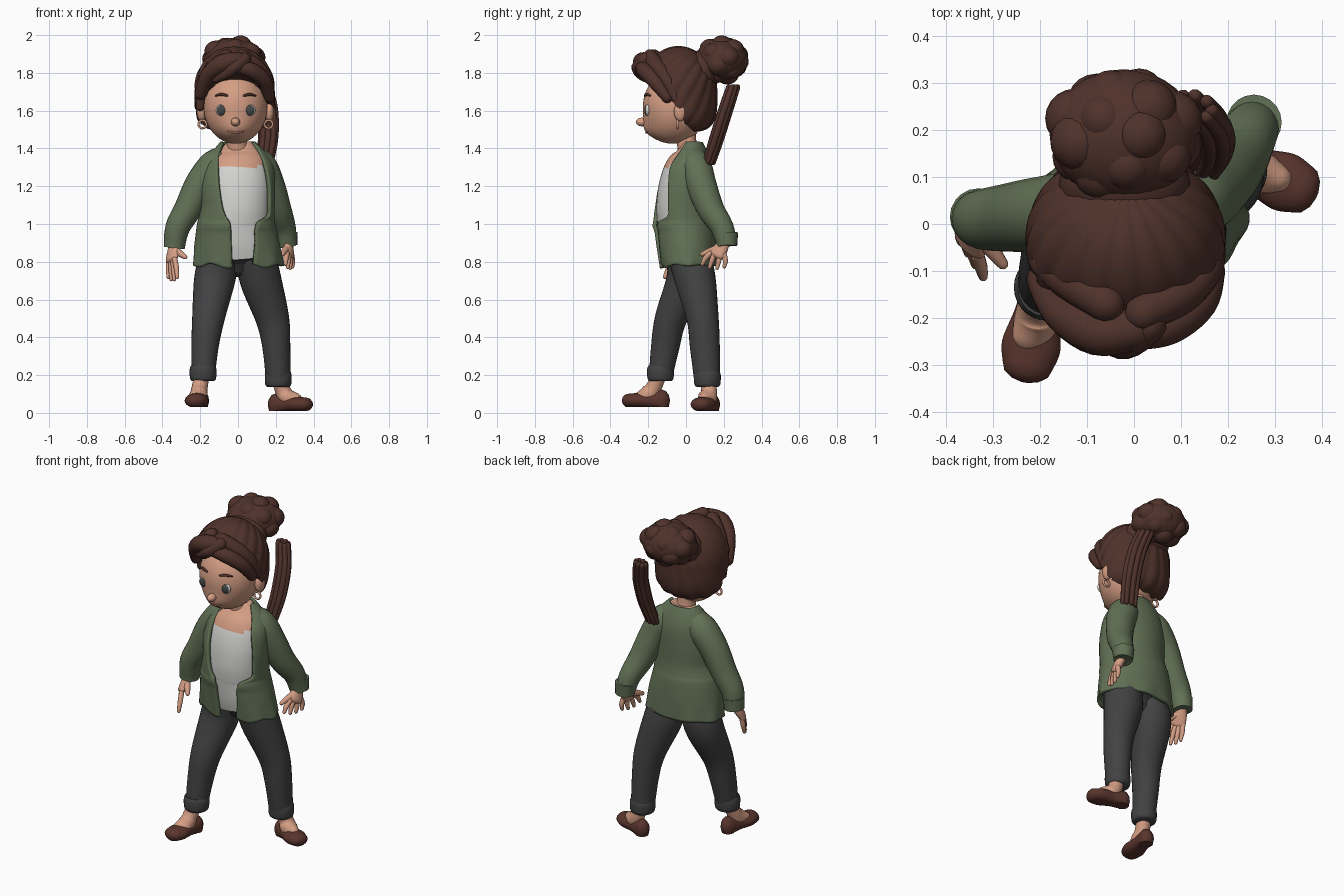
import bpy, bmesh
from math import sin, cos, pi, asin, sqrt, atan2, exp
from mathutils import Vector, Matrix

if "Cube" in bpy.data.objects:
    bpy.data.objects.remove(bpy.data.objects["Cube"])


def material(name, rgb):
    m = bpy.data.materials.new(name)
    m.use_nodes = True
    m.diffuse_color = (*rgb, 1)
    m.node_tree.nodes["Principled BSDF"].inputs["Base Color"].default_value = (*rgb, 1)
    return m


HAIR = material("dark brown hair", (0.08, 0.032, 0.024))
SKIN = material("warm skin", (0.66, 0.34, 0.23))
GREEN = material("moss green knit", (0.122, 0.165, 0.092))
WHITE = material("off white cotton", (0.65, 0.65, 0.63))
DENIM = material("charcoal denim", (0.055, 0.055, 0.056))
SHOE = material("brown leather", (0.1, 0.035, 0.026))
IRIS = material("slate iris", (0.06, 0.064, 0.064))
LIP = material("soft lip", (0.42, 0.17, 0.12))


def finish(name, bm, *mats):
    bmesh.ops.recalc_face_normals(bm, faces=bm.faces)
    me = bpy.data.meshes.new(name)
    bm.to_mesh(me)
    bm.free()
    for m in mats:
        me.materials.append(m)
    me.shade_smooth()
    me.set_sharp_from_angle(angle=0.9)
    ob = bpy.data.objects.new(name, me)
    bpy.context.collection.objects.link(ob)
    return ob


def resample(rows, k):
    """Catmull-Rom through rows of any width."""
    rows = [Vector(r) for r in rows]
    out = []
    for i in range(len(rows) - 1):
        a, b, c, d = rows[max(i - 1, 0)], rows[i], rows[i + 1], rows[min(i + 2, len(rows) - 1)]
        for j in range(k):
            t = j / k
            out.append(b + (c - a) * (t / 2) + (a * 2 - b * 5 + c * 4 - d) * (t * t / 2)
                       + (b * 3 - a - c * 3 + d) * (t ** 3 / 2))
    return out + [rows[-1]]


def tube(name, rows, mat, ref=(0, 1, 0), n=20, k=5, rounded=True, floor=None):
    """Loft of ellipses along a path; each row is x, y, z, radius[, second radius]."""
    rows = resample([r if len(r) == 5 else (*r, r[3]) for r in rows], k)
    pts = [Vector(r[:3]) for r in rows]
    bm = bmesh.new()
    rings = []

    def ring(p, t, a, b):
        u = Vector(ref).cross(t).normalized()
        v = t.cross(u)
        rings.append([bm.verts.new(p + u * a * cos(2 * pi * i / n) + v * b * sin(2 * pi * i / n))
                      for i in range(n)])

    last = len(rows) - 1
    for i, r in enumerate(rows):
        t = (pts[min(i + 1, last)] - pts[max(i - 1, 0)]).normalized()
        ends = [0]
        if rounded and i == 0:
            ends = [-1.45, -1.0, -0.5, 0]
        elif rounded and i == last:
            ends = [0, 0.5, 1.0, 1.45]
        for e in ends:
            ring(pts[i] + t * sin(e) * min(r[3], r[4]), t, r[3] * cos(e), r[4] * cos(e))
    for a, b in zip(rings, rings[1:]):
        for i in range(n):
            bm.faces.new((a[i], a[(i + 1) % n], b[(i + 1) % n], b[i]))
    bm.faces.new(rings[0])
    bm.faces.new(rings[-1])
    if floor is not None:
        for v in bm.verts:
            v.co.z = max(v.co.z, floor)
    return finish(name, bm, mat)


def ball(name, c, r, mat, seg=24):
    bm = bmesh.new()
    bmesh.ops.create_uvsphere(bm, u_segments=seg, v_segments=seg // 2, radius=1)
    bmesh.ops.transform(bm, matrix=Matrix.Translation(c) @ Matrix.Diagonal((*r, 1)), verts=bm.verts)
    return finish(name, bm, mat)


# Torso profile: z, centre x, centre y, half width, half depth, opening left and right x
BODY = [(0.78, 0, 0.012, 0.232, 0.145, -0.03, 0.08), (0.9, -0.005, 0.002, 0.215, 0.152, -0.035, 0.09),
        (1.0, -0.01, -0.008, 0.197, 0.155, -0.04, 0.095), (1.04, -0.006, -0.015, 0.19, 0.153, -0.065, 0.155),
        (1.1, 0, -0.02, 0.184, 0.15, -0.085, 0.162), (1.2, 0, -0.015, 0.187, 0.143, -0.1, 0.16),
        (1.3, 0.005, 0, 0.174, 0.124, -0.105, 0.142), (1.37, 0.005, 0.02, 0.137, 0.087, -0.1, 0.115),
        (1.43, 0, 0.025, 0.085, 0.055, -0.08, 0.08)]
top = tube("shirt_and_chest", [(r[1], r[2], r[0] + 0.05 * (i == 0), r[3] - 0.016, r[4] - 0.014)
                               for i, r in enumerate(BODY)], WHITE, n=48, rounded=False)
top.data.materials.append(SKIN)
for p in top.data.polygons:
    p.material_index = int(p.center.z > 1.305)

# Open cardigan shell with a wavy hem and a gathered waist
bm = bmesh.new()
grid = []
for z, cx, cy, rx, ry, xl, xr in resample(BODY, 6):
    lo = asin(min((xr - cx) / rx, 0.99))
    hi = 2 * pi + asin(max((xl - cx) / rx, -0.99))
    row = []
    for j in range(65):
        a = lo + (hi - lo) * j / 64
        hem = max(0, 1 - (z - 0.78) / 0.1)
        f = 1 + 0.025 * hem * sin(a * 9) + 0.05 * max(0, 1 - abs(z - 0.99) / 0.03) * max(cos(a), 0)
        row.append(bm.verts.new((cx + rx * f * sin(a), cy - ry * f * cos(a),
                                 z + 0.015 * hem * sin(a * 7) * max(cos(a), 0.15))))
    grid.append(row)
for a, b in zip(grid, grid[1:]):
    for j in range(64):
        bm.faces.new((a[j], a[j + 1], b[j + 1], b[j]))
cardigan = finish("cardigan", bm, GREEN)
mod = cardigan.modifiers.new("thickness", "SOLIDIFY")
mod.thickness, mod.offset = 0.02, 0

# Sleeves
SLEEVES = {"right": [(-0.07, 0.025, 1.355, 0.065), (-0.125, 0.025, 1.305, 0.086), (-0.2, 0.02, 1.21, 0.081),
                     (-0.265, 0.014, 1.08, 0.073), (-0.32, 0.01, 0.98, 0.065), (-0.337, 0.015, 0.875, 0.054)],
           "left": [(0.07, 0.03, 1.355, 0.065), (0.118, 0.05, 1.305, 0.086), (0.165, 0.08, 1.21, 0.081),
                    (0.21, 0.13, 1.08, 0.072), (0.245, 0.192, 0.98, 0.061), (0.26, 0.217, 0.885, 0.052)]}
for side, rows in SLEEVES.items():
    tube(side + "_sleeve", rows, GREEN, n=24, rounded=False)
    x, y, z, r = rows[-1]
    tube(side + "_sleeve_cuff", [(x, y, z, r + 0.002), (x * 0.985, y, z + 0.07, r + 0.007)], GREEN, rounded=False)


# Hands: palm, four fingers fanned along a spread direction, and a thumb
def hand(side, wrist, knuckle, tip, spread, thumb):
    wrist, knuckle, tip, spread = map(Vector, (wrist, knuckle, tip, spread))
    ref = spread.cross(knuckle - wrist)
    tube(side + "_palm", [(*wrist, 0.028, 0.026), (*wrist.lerp(knuckle, 0.5), 0.04, 0.025),
                          (*knuckle, 0.045, 0.021)], SKIN, ref=ref)
    for i in range(4):
        s = i - 1.5
        a, b = knuckle + spread * 0.02 * s, tip + spread * 0.031 * s + Vector((0, 0, 0.006 * s * s))
        mid = a.lerp(b, 0.5) + spread * 0.003 * s
        tube(f"{side}_finger_{i + 1}", [(*a, 0.0145), (*mid, 0.014), (*b, 0.01)], SKIN, ref=ref, n=10)
    base = wrist.lerp(knuckle, 0.3)
    tube(side + "_thumb", [(*base, 0.02), (*base.lerp(Vector(thumb), 0.55), 0.018), (*thumb, 0.012)],
         SKIN, ref=ref, n=10)


hand("right", (-0.338, 0.01, 0.89), (-0.35, -0.04, 0.815), (-0.345, -0.075, 0.705), (0.5, -0.8, 0),
     (-0.28, -0.085, 0.825))
hand("left", (0.262, 0.205, 0.9), (0.272, 0.165, 0.84), (0.27, 0.145, 0.768), (-0.4, -1.25, 0.15),
     (0.235, 0.085, 0.84))

# Trousers
tube("trouser_seat", [(0, 0.01, 0.9, 0.18, 0.12), (0, 0.012, 0.84, 0.195, 0.125), (0, 0.015, 0.79, 0.13, 0.07)],
     DENIM, n=32)
LEGS = {"right": [(-0.095, 0.005, 0.84, 0.102, 0.112), (-0.123, 0.005, 0.71, 0.109, 0.108),
                  (-0.157, -0.08, 0.5, 0.086, 0.085), (-0.175, -0.11, 0.35, 0.072, 0.075),
                  (-0.185, -0.135, 0.19, 0.062, 0.062)],
        "left": [(0.095, 0.015, 0.84, 0.102, 0.112), (0.118, 0.048, 0.71, 0.11, 0.109),
                 (0.182, 0.088, 0.5, 0.089, 0.085), (0.203, 0.1, 0.35, 0.074, 0.079),
                 (0.213, 0.113, 0.16, 0.064, 0.068)]}
for side, rows in LEGS.items():
    tube(side + "_trouser_leg", rows, DENIM, n=28, rounded=False)
    x, y, z = rows[-1][:3]
    tube(side + "_turn_up", [(x, y, z - 0.022, 0.058), (x, y, z - 0.008, 0.069), (x, y, z + 0.04, 0.071),
                             (x, y, z + 0.062, 0.063)], DENIM, n=28, k=3, rounded=False)


# Slip-on shoes with bare insteps
def foot(side, heel, toe, floor, ankle):
    h, t, up = Vector((*heel, floor)), Vector((*toe, floor)), Vector((0, 0, 1))

    def at(f, z):
        return h.lerp(t, f) + up * z

    tube(side + "_shoe", [(*at(f, 0.035), w, e) for f, w, e in
                          ((0, 0.042, 0.058), (0.35, 0.048, 0.042), (0.75, 0.063, 0.04), (1, 0.054, 0.037))],
         SHOE, ref=up, n=24, floor=floor)
    tube(side + "_shoe_heel", [(*at(0.0, 0.0), 0.036), (*at(0.0, 0.02), 0.038)], SHOE, k=2, rounded=False)
    tube(side + "_ankle", [(*ankle, 0.04), (*at(0.25, 0.105), 0.042), (*at(0.4, 0.07), 0.046, 0.05),
                           (*at(0.65, 0.05), 0.046, 0.034)], SKIN)


foot("right", (-0.195, -0.127), (-0.227, -0.302), 0.03, (-0.187, -0.135, 0.22))
foot("left", (0.2, 0.138), (0.357, 0.075), 0.01, (0.213, 0.11, 0.2))

# Neck, then a head with the mouth area drawn softly forward
CX = -0.013
tube("neck", [(0, 0.02, 1.34, 0.075, 0.06), (-0.005, 0.005, 1.42, 0.054, 0.052), (CX, -0.01, 1.52, 0.056, 0.06)], SKIN)
head = ball("head", (CX, -0.06, 1.62), (0.168, 0.168, 0.195), SKIN, 64)
for v in head.data.vertices:
    if v.co.y < -0.06:
        v.co.y -= 0.03 * exp(-((v.co.x - CX) / 0.1) ** 2 - ((v.co.z - 1.485) / 0.06) ** 2)

# Facial features
ball("nose", (CX, -0.232, 1.54), (0.024, 0.033, 0.023), SKIN)
tube("smile", [(CX + 0.048 * s, -0.198 - 0.013 * (1 - s * s), 1.483 + 0.014 * s * s, 0.005)
               for s in (-1, -0.5, 0, 0.5, 1)], LIP, ref=(0, 0, 1), n=8)
for side, s in (("right", -1), ("left", 1)):
    x = CX + s * 0.073
    ball(side + "_eyeball", (x, -0.203, 1.603), (0.032, 0.015, 0.031), WHITE)
    ball(side + "_iris", (x, -0.208, 1.603), (0.027, 0.013, 0.028), IRIS)
    tube(side + "_eyebrow", [(CX + s * 0.045, -0.217, 1.68, 0.006), (CX + s * 0.075, -0.208, 1.686, 0.008),
                             (CX + s * 0.105, -0.19, 1.68, 0.005)], HAIR, ref=(0, 0, 1), n=8)
    ball(side + "_ear", (CX + s * 0.18, -0.03, 1.595), (0.024, 0.034, 0.052), SKIN)
    tube(side + "_earring", [(CX + s * 0.175 + 0.021 * sin(a * pi / 8), -0.045, 1.528 + 0.021 * cos(a * pi / 8), 0.006)
                             for a in range(17)], SKIN, n=8, k=2, rounded=False)

# Combed-back hair: ridges radiate from the bun, the nape is full,
# and the face area is tucked inside the head
bm = bmesh.new()
bmesh.ops.create_uvsphere(bm, u_segments=128, v_segments=64, radius=1)
centre = Vector((-0.018, -0.035, 1.715))
turn = Matrix.Rotation(-0.65, 3, "X")
for v in bm.verts:
    ridge = abs(sin(9 * atan2(v.co.y, v.co.x))) * sqrt(max(0, 1 - v.co.z ** 2))
    d = turn @ v.co
    if d.z < 0:
        d /= ((1 - d.z ** 2) ** 2 + d.z ** 4) ** 0.25
    d *= 0.975 + 0.035 * ridge
    p = centre + Vector((d.x * 0.212, d.y * 0.2, d.z * 0.228))
    if p.z < 1.79 and p.y < -0.035 - max(0, p.z - 1.6) + max(0, 1.56 - p.z):
        p = centre + (p - centre) * 0.65
    v.co = p
finish("combed_hair", bm, HAIR)

# Swept locks around the hairline
LOCKS = [[(0.0, -0.225, 1.865, 0.045), (-0.08, -0.23, 1.85, 0.05), (-0.155, -0.185, 1.79, 0.042), (-0.197, -0.12, 1.69, 0.033)],
         [(0.03, -0.215, 1.87, 0.04), (-0.02, -0.255, 1.83, 0.034), (-0.07, -0.235, 1.79, 0.028), (-0.12, -0.2, 1.765, 0.02)],
         [(0.0, -0.235, 1.83, 0.035), (0.075, -0.215, 1.81, 0.042), (0.14, -0.165, 1.755, 0.039), (0.165, -0.1, 1.67, 0.03)],
         [(0.02, -0.19, 1.885, 0.04), (0.1, -0.15, 1.83, 0.042), (0.152, -0.1, 1.76, 0.036), (0.174, -0.055, 1.66, 0.022)],
         [(-0.06, -0.17, 1.885, 0.04), (-0.14, -0.12, 1.82, 0.04), (-0.19, -0.08, 1.74, 0.034), (-0.2, -0.07, 1.62, 0.022)]]
for i, rows in enumerate(LOCKS):
    tube(f"front_lock_{i + 1}", rows, HAIR, ref=(0, 0, 1), n=16)

# Curly bun: blobs spread evenly over a core, on a swelling of gathered hair
bun = Vector((-0.022, 0.19, 1.87))
ball("bun_base", (-0.02, 0.085, 1.81), (0.14, 0.1, 0.112), HAIR, 32)
ball("bun_core", bun, (0.158, 0.14, 0.115), HAIR, 32)
for i in range(20):
    h = 1 - 2 * (i + 0.5) / 20
    a, w = i * 2.4, sqrt(1 - h * h)
    c = bun + Vector((0.113 * w * cos(a), 0.093 * w * sin(a), 0.078 * h))
    r = 0.059 + 0.005 * sin(i * 5)
    ball(f"bun_curl_{i + 1}", c, (r, r, r * 0.92), HAIR, 20)

# Loose tail of parallel strands behind the left ear
for i in range(8):
    a = i * pi / 4
    u, v = 0.036 * cos(a), 0.023 * sin(a) - 0.008 * cos(a)
    tube(f"tail_strand_{i + 1}", [(0.13 + u, 0.25 + v, 1.725, 0.015), (0.158 + u, 0.212 + v, 1.61, 0.018),
                                  (0.16 + u, 0.165 + v, 1.46, 0.018), (0.14 + u, 0.122 + v, 1.325, 0.013)],
         HAIR, n=10)
